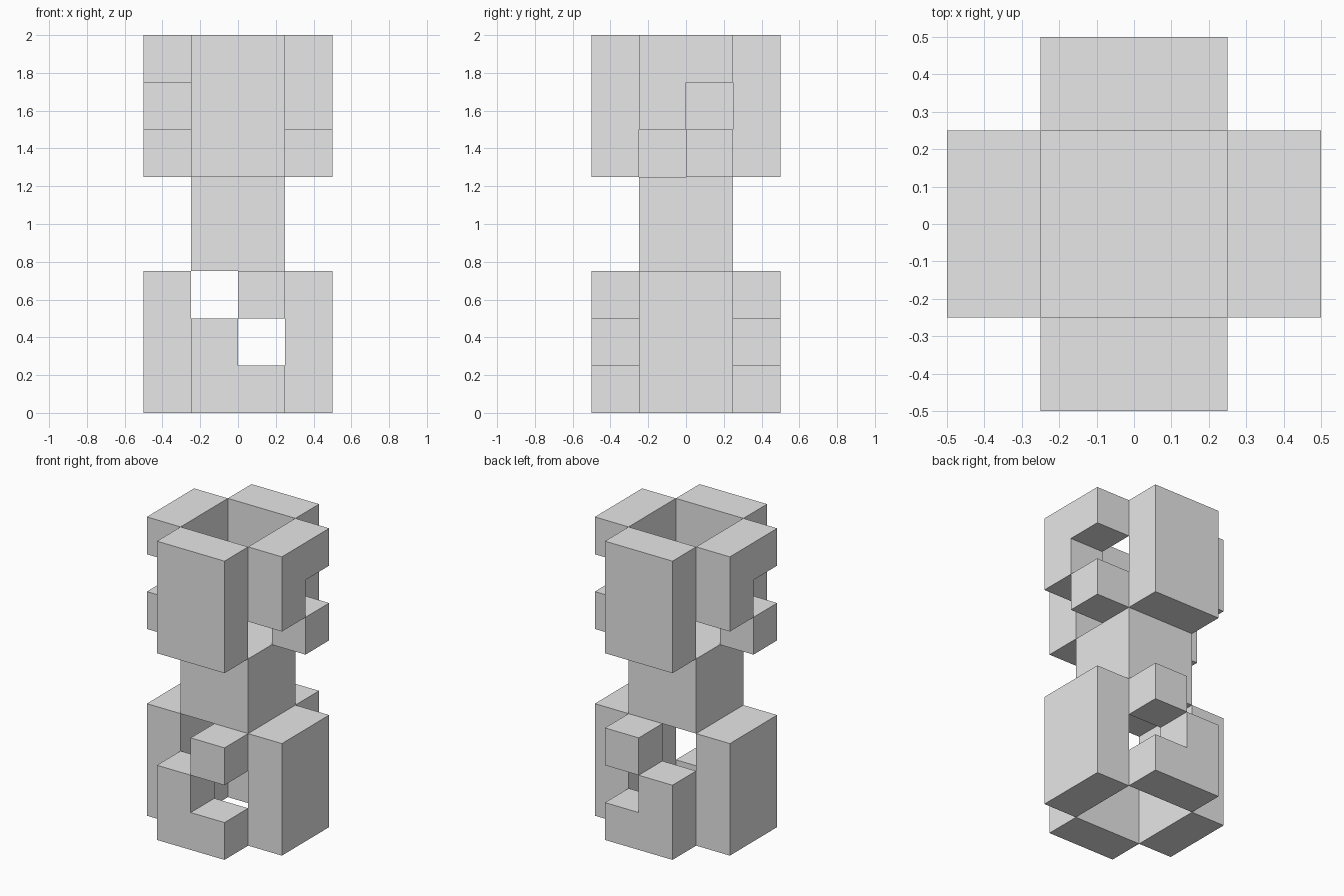
import bpy
import bmesh
from mathutils import Vector

cube = bpy.data.objects.get("Cube")
if cube:
    bpy.data.objects.remove(cube, do_unlink=True)

U = 0.25  # edge of one block

grey = bpy.data.materials.new("light_grey")
grey.use_nodes = True
grey.diffuse_color = (0.8, 0.8, 0.8, 1)
grey.node_tree.nodes["Principled BSDF"].inputs["Base Color"].default_value = (0.8, 0.8, 0.8, 1)


def prism(name, profile, start, depth, along):
    """Extrude an outline of (side, z) block units along 'x' or 'y'."""
    def place(s, z):
        return Vector((start, s, z) if along == "x" else (s, start, z)) * U

    bm = bmesh.new()
    face = bm.faces.new([bm.verts.new(place(s, z)) for s, z in profile])
    move = Vector((depth, 0, 0) if along == "x" else (0, depth, 0)) * U
    top = bmesh.ops.extrude_face_region(bm, geom=[face], use_keep_orig=True)["geom"]
    bmesh.ops.translate(bm, verts=[g for g in top if isinstance(g, bmesh.types.BMVert)], vec=move)
    bmesh.ops.recalc_face_normals(bm, faces=bm.faces)
    mesh = bpy.data.meshes.new(name)
    bm.to_mesh(mesh)
    bm.free()
    mesh.materials.append(grey)
    obj = bpy.data.objects.new(name, mesh)
    bpy.context.collection.objects.link(obj)
    return obj


def rect(s0, s1, z0, z1):
    return [(s0, z0), (s1, z0), (s1, z1), (s0, z1)]


# Solid waist between the two hollow ends
prism("waist", rect(-1, 1, 3, 5), -1, 2, "y")

# Lower end: full walls on the sides, stepped walls with a loose cube front and back
foot_step = [(-1, 0), (1, 0), (1, 1), (0, 1), (0, 2), (-1, 2)]
for side, start in (("left", 1), ("right", -2)):
    prism(f"lower_{side}_wall", rect(-1, 1, 0, 3), start, 1, "x")
for side, start in (("front", -2), ("back", 1)):
    prism(f"lower_{side}_step", foot_step, start, 1, "y")
    prism(f"lower_{side}_cube", rect(0, 1, 2, 3), start, 1, "y")

# Upper end: full walls front and back, hanging steps turned half round on the sides
head_step = [(-1, 8), (1, 8), (1, 7), (0, 7), (0, 6), (-1, 6)]
for side, start in (("front", -2), ("back", 1)):
    prism(f"upper_{side}_wall", rect(-1, 1, 5, 8), start, 1, "y")
for side, start, turn in (("left", 1, 1), ("right", -2, -1)):
    prism(f"upper_{side}_step", [(s * turn, z) for s, z in head_step], start, 1, "x")
    prism(f"upper_{side}_cube", [(s * turn, z) for s, z in rect(0, 1, 5, 6)], start, 1, "x")
